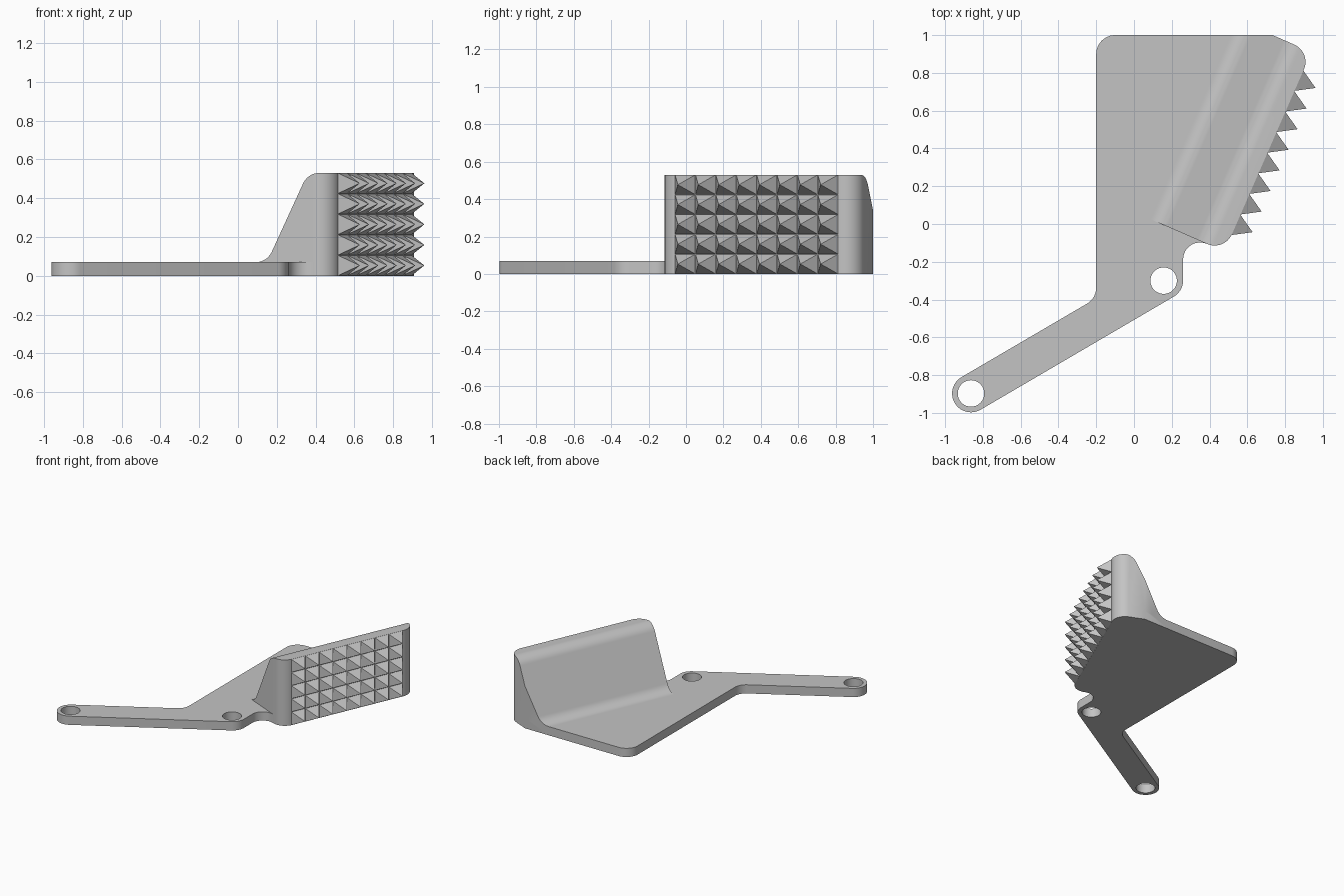
import bpy
import bmesh
import math
from mathutils import Vector

cube = bpy.data.objects.get("Cube")
if cube:
    bpy.data.objects.remove(cube, do_unlink=True)

grey = bpy.data.materials.new("plain grey")
grey.use_nodes = True
grey.diffuse_color = (0.55, 0.55, 0.55, 1)
grey.node_tree.nodes["Principled BSDF"].inputs["Base Color"].default_value = grey.diffuse_color

# Wall frame: U runs along the spiked face, N points out of it
N = Vector((0.9165, -0.4, 0))
U = Vector((0.4, 0.9165, 0))
FACE, FRONT, BACK = 0.497, 0.058, 1.21
THICK, HEIGHT, R = 0.07, 0.53, 0.1


def at(n, u):
    """Plan position from wall coordinates."""
    p = N * n + U * u
    return (p.x, p.y)


def rounded(corners, steps=12):
    """Polygon from (point, radius) corners, each filleted by its radius."""
    out = []
    for i, (p, r) in enumerate(corners):
        p = Vector(p)
        if r == 0:
            out.append(p)
            continue
        a = (Vector(corners[i - 1][0]) - p).normalized()
        b = (Vector(corners[(i + 1) % len(corners)][0]) - p).normalized()
        half = a.angle(b) / 2
        centre = p + (a + b).normalized() * (r / math.sin(half))
        start = p + a * (r / math.tan(half)) - centre
        end = p + b * (r / math.tan(half)) - centre
        sweep = math.pi - 2 * half
        for k in range(steps + 1):
            t = k / steps
            out.append(centre + (start * math.sin((1 - t) * sweep)
                                 + end * math.sin(t * sweep)) / math.sin(sweep))
    return out


def finish(name, bm):
    bmesh.ops.recalc_face_normals(bm, faces=bm.faces)
    mesh = bpy.data.meshes.new(name)
    bm.to_mesh(mesh)
    bm.free()
    mesh.materials.append(grey)
    obj = bpy.data.objects.new(name, mesh)
    bpy.context.collection.objects.link(obj)
    return obj


def prism(name, points, offset):
    """Closed solid from a flat loop of 3D points pushed along offset."""
    bm = bmesh.new()
    face = bm.faces.new([bm.verts.new(p) for p in points])
    new = bmesh.ops.extrude_face_region(bm, geom=[face], use_keep_orig=True)["geom"]
    bmesh.ops.translate(bm, vec=offset, verts=[v for v in new if isinstance(v, bmesh.types.BMVert)])
    return finish(name, bm)


def combine(target, other, operation):
    """Apply a boolean and remove the other object."""
    mod = target.modifiers.new("cut", "BOOLEAN")
    mod.operation, mod.object, mod.solver = operation, other, "EXACT"
    bpy.context.view_layer.objects.active = target
    bpy.ops.object.modifier_apply(modifier=mod.name)
    bpy.data.objects.remove(other, do_unlink=True)


# Base plate with the slanted arm
hole_a, hole_b = Vector((-0.863, -0.897)), Vector((0.157, -0.3))
along = (hole_b - hole_a).normalized()
side = Vector((-along.y, along.x)) * R
LEFT, RIGHT = -0.2, 0.26


def arm_edge(x, sign):
    p = hole_a + side * sign
    return (x, p.y + (x - p.x) * along.y / along.x)


tip = hole_a - along * R
back_x = (BACK - U.y) / U.x
neck_y = (FRONT - U.x * RIGHT) / U.y
outline = rounded([
    ((LEFT, 1), R),
    ((back_x, 1), 0),
    (at(0.4, 1.1), 0),
    (at(0.4, FRONT), 0),
    ((RIGHT, neck_y), 0.09),
    (arm_edge(RIGHT, -1), R),
    (tip - side, R * 0.999),
    (tip + side, R * 0.999),
    (arm_edge(LEFT, 1), R),
])
plate = prism("base_plate_and_wall", [(p.x, p.y, 0) for p in outline], (0, 0, THICK))

# Sloped wall: filleted section swept along the face, trimmed to its plan
section = rounded([
    ((0.07, 0), 0),
    ((0.07, THICK), 0),
    ((0.138, THICK), R),
    ((0.368, HEIGHT), R),
    ((0.6, HEIGHT), 0),
    ((0.6, 0), 0),
])
wall = prism("wall", [N * p.x - U * 0.5 + Vector((0, 0, p.y)) for p in section], U * 2.2)
plan = rounded([
    (at(-0.3, FRONT), 0),
    (at(FACE, FRONT), R),
    (at(FACE, BACK), R),
    ((back_x, 1), 0),
    ((-0.1, 1), 0),
])
trim = prism("wall_trim", [(p.x, p.y, -0.1) for p in plan], (0, 0, 1))
combine(wall, trim, "INTERSECT")
combine(plate, wall, "UNION")

# Bolt holes
for centre in (hole_a, hole_b):
    bpy.ops.mesh.primitive_cylinder_add(vertices=48, radius=0.07, depth=0.5,
                                        location=(centre.x, centre.y, 0))
    combine(plate, bpy.context.object, "DIFFERENCE")

bpy.ops.object.select_all(action="DESELECT")
plate.select_set(True)
bpy.context.view_layer.objects.active = plate
bpy.ops.object.shade_smooth_by_angle(angle=math.radians(25))

# Grid of pyramid spikes on the outer face
COLS, ROWS = 8, 5
pitch_u, pitch_z = 0.119, HEIGHT / ROWS
bm = bmesh.new()
for col in range(COLS):
    for row in range(ROWS):
        u, z = 0.152 + col * pitch_u, row * pitch_z
        base = [bm.verts.new(N * (FACE - 0.002) + U * (u + i * pitch_u)
                             + Vector((0, 0, z + j * pitch_z)))
                for i, j in ((0, 0), (1, 0), (1, 1), (0, 1))]
        peak = bm.verts.new(N * (FACE + 0.096) + U * (u + pitch_u / 2)
                            + Vector((0, 0, z + pitch_z / 2)))
        bm.faces.new(base)
        for k in range(4):
            bm.faces.new((base[k], base[(k + 1) % 4], peak))
finish("grip_spikes", bm)
